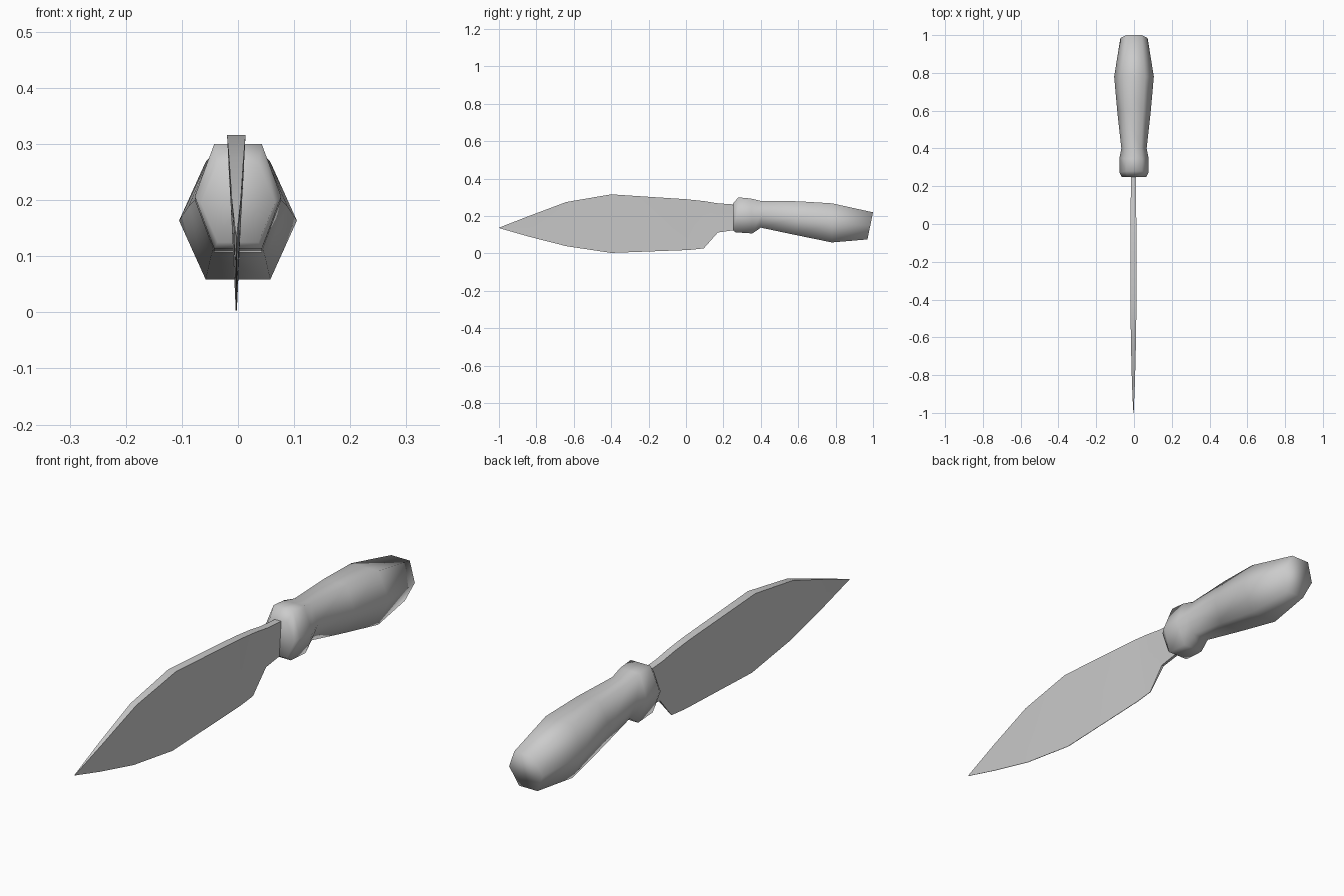
import bpy, bmesh, math

if "Cube" in bpy.data.objects:
    bpy.data.objects.remove(bpy.data.objects["Cube"])


def loft(name, rings, angle):
    """Skin a row of equal-sized closed rings and cap both ends."""
    bm = bmesh.new()
    loops = [[bm.verts.new(p) for p in ring] for ring in rings]
    n = len(loops[0])
    for a, b in zip(loops, loops[1:]):
        for i in range(n):
            j = (i + 1) % n
            bm.faces.new((a[i], a[j], b[j], b[i]))
    bm.faces.new(loops[0])
    bm.faces.new(loops[-1])
    bmesh.ops.remove_doubles(bm, verts=bm.verts, dist=0.0001)
    bmesh.ops.recalc_face_normals(bm, faces=bm.faces)
    mesh = bpy.data.meshes.new(name)
    bm.to_mesh(mesh)
    bm.free()
    obj = bpy.data.objects.new(name, mesh)
    bpy.context.collection.objects.link(obj)
    bpy.ops.object.select_all(action='DESELECT')
    obj.select_set(True)
    bpy.context.view_layer.objects.active = obj
    bpy.ops.object.shade_smooth_by_angle(angle=math.radians(angle))
    return obj


# Handle with collar: y at bottom, y at top, bottom z, top z, half width
handle_sections = [
    (0.25, 0.25, 0.125, 0.265, 0.066),
    (0.265, 0.28, 0.113, 0.300, 0.077),
    (0.355, 0.345, 0.107, 0.294, 0.077),
    (0.40, 0.40, 0.138, 0.281, 0.067),
    (0.58, 0.60, 0.100, 0.279, 0.088),
    (0.78, 0.78, 0.059, 0.268, 0.105),
    (0.97, 1.00, 0.075, 0.220, 0.072),
]


def hexagon(y0, y1, z0, z1, w):
    ym, zm, f = (y0 + y1) / 2, (z0 + z1) / 2, w * 0.55
    return [(-f, y0, z0), (f, y0, z0), (w, ym, zm),
            (f, y1, z1), (-f, y1, z1), (-w, ym, zm)]


loft("handle", [hexagon(*s) for s in handle_sections], 180)

# Blade and tang: y, edge z, spine z, edge, middle and spine half thickness
blade_sections = [
    (-1.00, 0.136, 0.138, 0.0005, 0.0008, 0.001),
    (-0.84, 0.090, 0.200, 0.0008, 0.004, 0.008),
    (-0.64, 0.039, 0.275, 0.001, 0.006, 0.013),
    (-0.40, 0.003, 0.316, 0.001, 0.008, 0.0165),
    (0.00, 0.018, 0.290, 0.001, 0.008, 0.015),
    (0.02, 0.019, 0.288, 0.001, 0.006, 0.015),
    (0.095, 0.027, 0.280, 0.001, 0.006, 0.0145),
    (0.17, 0.112, 0.268, 0.005, 0.009, 0.014),
    (0.26, 0.125, 0.262, 0.006, 0.010, 0.014),
]


def wedge(y, z0, z1, t0, tm, t1, cx=-0.003):
    zm = (z0 + z1) / 2
    return [(cx - t0, y, z0), (cx + t0, y, z0), (cx + tm, y, zm),
            (cx + t1, y, z1), (cx - t1, y, z1), (cx - tm, y, zm)]


loft("blade", [wedge(*s) for s in blade_sections], 40)
